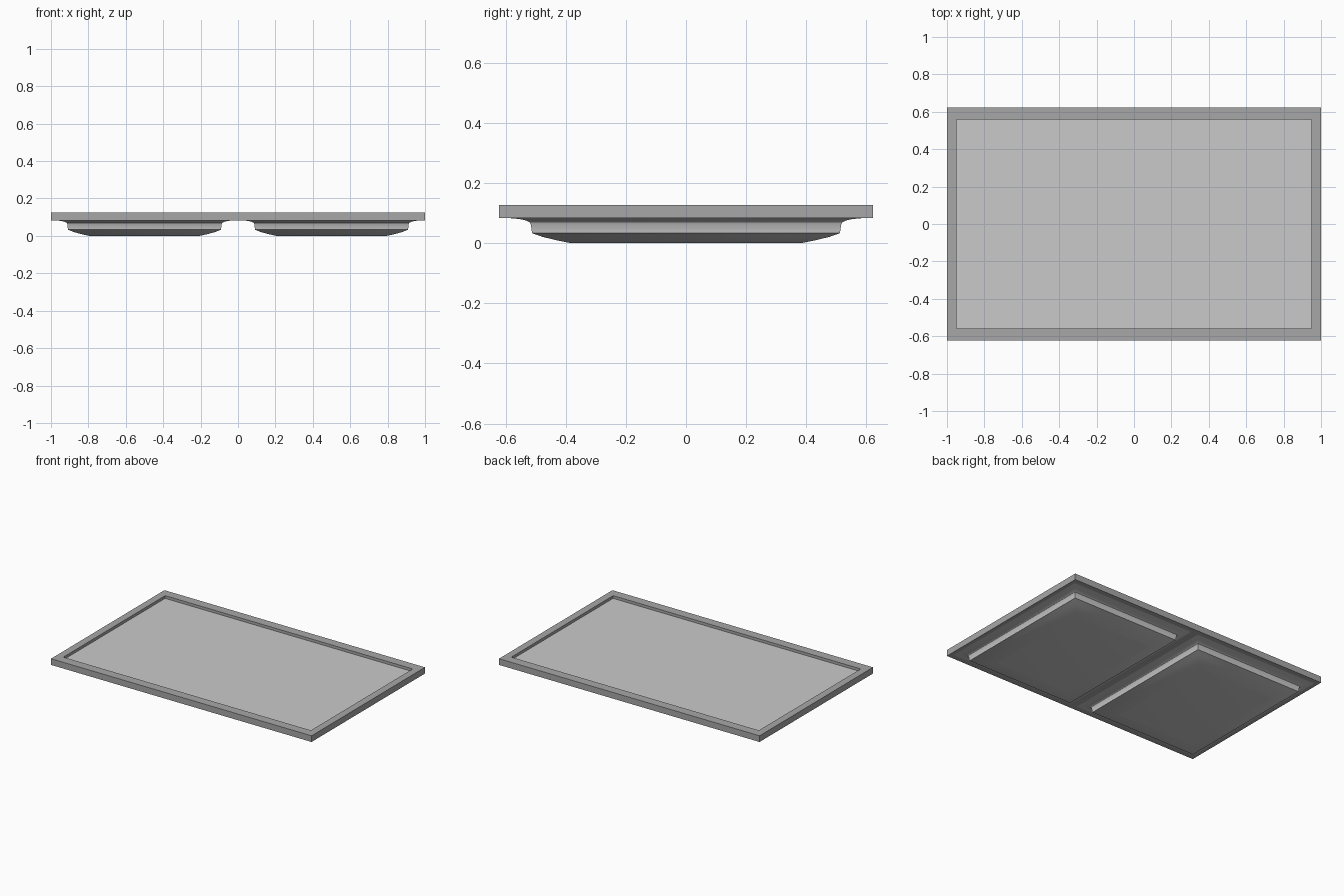
import bpy, bmesh

if "Cube" in bpy.data.objects:
    bpy.data.objects.remove(bpy.data.objects["Cube"])


def material(name, v):
    m = bpy.data.materials.new(name)
    m.diffuse_color = (v, v, v, 1)
    m.use_nodes = True
    m.node_tree.nodes["Principled BSDF"].inputs["Base Color"].default_value = m.diffuse_color
    return m


FRAME = material("mid grey", 0.39)
PANEL = material("light grey", 0.59)


def loft(name, rings, mat, cx=0.0, cap_start=True, cap_end=True):
    """Skin stacked rectangles given as (half x, half y, z)."""
    bm = bmesh.new()
    loops = []
    for hx, hy, z in rings:
        loops.append([bm.verts.new((cx + sx * hx, sy * hy, z))
                      for sx, sy in ((-1, -1), (1, -1), (1, 1), (-1, 1))])
    for a, b in zip(loops, loops[1:]):
        for i in range(4):
            j = (i + 1) % 4
            bm.faces.new((a[i], a[j], b[j], b[i]))
    if cap_start:
        bm.faces.new(loops[0][::-1])
    if cap_end:
        bm.faces.new(loops[-1])
    bmesh.ops.recalc_face_normals(bm, faces=bm.faces)
    me = bpy.data.meshes.new(name)
    bm.to_mesh(me)
    bm.free()
    ob = bpy.data.objects.new(name, me)
    bpy.context.collection.objects.link(ob)
    me.materials.append(mat)
    return ob


# Outer tray frame with a recessed top
frame = loft("frame", [(1, 0.622, 0.083), (1, 0.622, 0.126),
                       (0.95, 0.558, 0.126), (0.95, 0.558, 0.107)],
             FRAME)
# floor of the recess takes the panel colour
frame.data.materials.append(PANEL)
for f in frame.data.polygons:
    if f.normal.z > 0.9 and f.center.z < 0.12:
        f.material_index = 1

# Two moulded panels hanging below: cove, upright band, raised field
# profile points are (offset outward from the band, height)
profile = [(0.075, 0.0832), (0.040, 0.080), (0.018, 0.075), (0.007, 0.069),
           (0.003, 0.062), (-0.001, 0.033), (-0.035, 0.021),
           (-0.08, 0.010), (-0.125, 0.001), (-0.135, 0.0)]
for side, cx in (("left", -0.5), ("right", 0.5)):
    rings = [(0.41 + o * 0.88, 0.513 + o, z) for o, z in profile]
    ob = loft(side + "_panel", rings, PANEL, cx)
    bpy.ops.object.select_all(action='DESELECT')
    ob.select_set(True)
    bpy.context.view_layer.objects.active = ob
    bpy.ops.object.shade_smooth_by_angle(angle=0.52)
